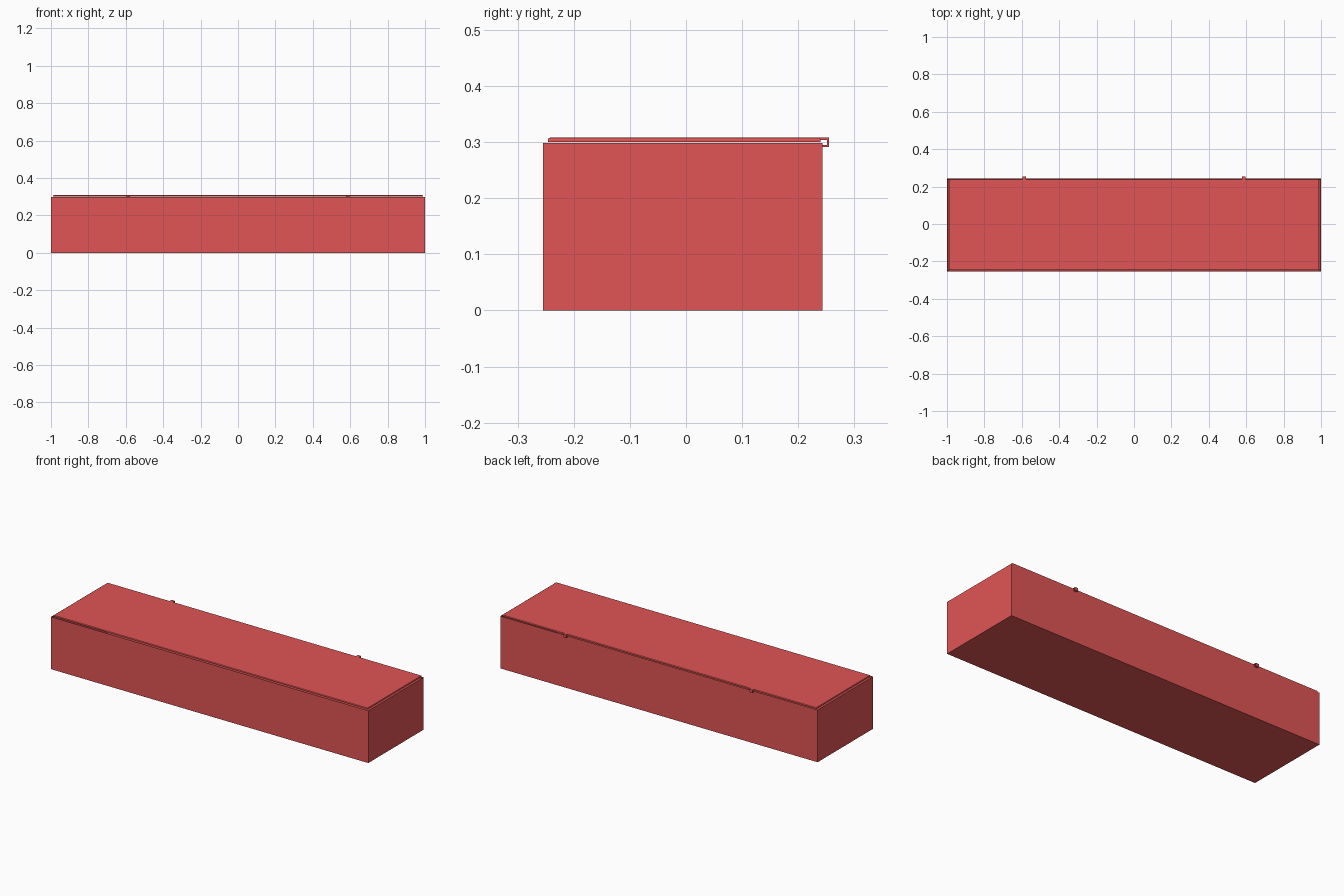
import bpy, bmesh
from mathutils import Vector

if "Cube" in bpy.data.objects:
    bpy.data.objects.remove(bpy.data.objects["Cube"])

red = bpy.data.materials.new("red_paint")
red.diffuse_color = (0.75, 0.09, 0.09, 1)
red.use_nodes = True
red.node_tree.nodes["Principled BSDF"].inputs["Base Color"].default_value = red.diffuse_color


def finish(bm, name):
    bmesh.ops.recalc_face_normals(bm, faces=bm.faces)
    mesh = bpy.data.meshes.new(name)
    bm.to_mesh(mesh)
    bm.free()
    ob = bpy.data.objects.new(name, mesh)
    bpy.context.collection.objects.link(ob)
    mesh.materials.append(red)
    return ob


def box(bm, lo, hi):
    lo, hi = Vector(lo), Vector(hi)
    verts = bmesh.ops.create_cube(bm, size=1)["verts"]
    bmesh.ops.scale(bm, vec=hi - lo, verts=verts)
    bmesh.ops.translate(bm, vec=(lo + hi) / 2, verts=verts)


def bevel_top(bm, z, width, segments, outer=None):
    edges = [e for e in bm.edges if all(abs(v.co.z - z) < 1e-5 for v in e.verts)
             and (outer is None or all(outer(v.co) for v in e.verts))]
    bmesh.ops.bevel(bm, geom=edges, offset=width, segments=segments,
                    profile=0.5, affect='EDGES')


FRONT, BACK, TOP, WALL = -0.255, 0.243, 0.30, 0.012

# Open-topped body: top face inset for the rim, then pushed down as the cavity
bm = bmesh.new()
box(bm, (-1, FRONT, 0), (1, BACK, TOP))
bm.normal_update()
top = max(bm.faces, key=lambda f: f.calc_center_median().z)
bmesh.ops.inset_region(bm, faces=[top], thickness=WALL)
bmesh.ops.translate(bm, vec=(0, 0, WALL - TOP), verts=top.verts)
bevel_top(bm, TOP, 0.003, 2,
          lambda c: abs(c.x) > 0.999 and (c.y < FRONT + 0.001 or c.y > BACK - 0.001))
finish(bm, "chest_body")

# Lid panel with a softened upper edge
bm = bmesh.new()
box(bm, (-0.99, FRONT + 0.009, TOP), (0.99, BACK - 0.003, 0.308))
bevel_top(bm, 0.308, 0.004, 2)
finish(bm, "lid")

# C-shaped hinge straps bridging the lid and the back wall
profile = [(0.236, 0.304), (0.236, 0.308), (0.255, 0.308), (0.255, 0.291),
           (0.243, 0.291), (0.243, 0.295), (0.251, 0.295), (0.251, 0.304)]
for side, x in (("left", -0.587), ("right", 0.587)):
    bm = bmesh.new()
    face = bm.faces.new([bm.verts.new((x - 0.01, y, z)) for y, z in profile])
    moved = bmesh.ops.extrude_face_region(bm, geom=[face])["geom"]
    bmesh.ops.translate(bm, vec=(0.02, 0, 0),
                        verts=[g for g in moved if isinstance(g, bmesh.types.BMVert)])
    finish(bm, side + "_hinge")
